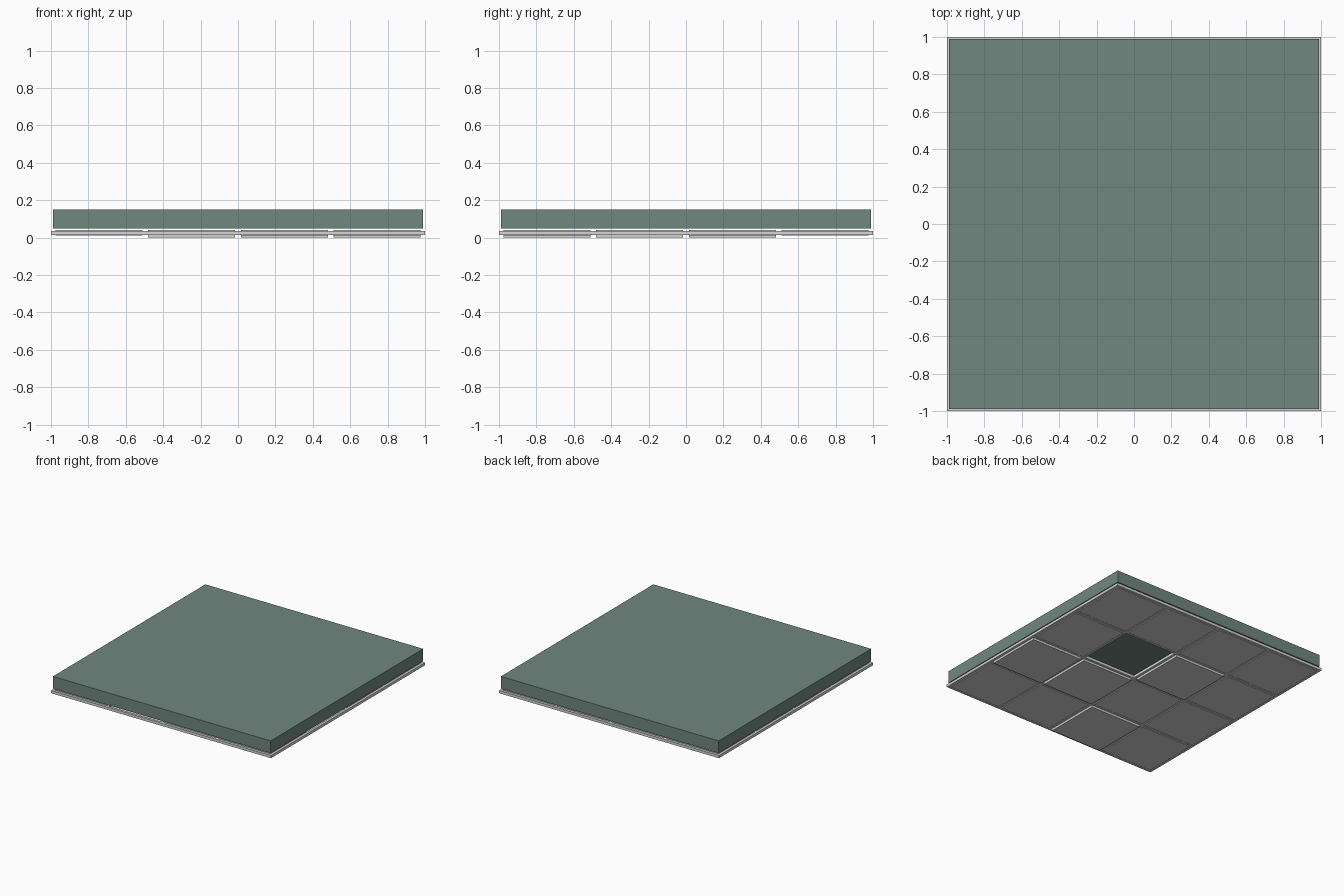
import bpy

if "Cube" in bpy.data.objects:
    bpy.data.objects.remove(bpy.data.objects["Cube"])


def material(name, rgb):
    m = bpy.data.materials.new(name)
    m.diffuse_color = (*rgb, 1.0)
    m.use_nodes = True
    m.node_tree.nodes["Principled BSDF"].inputs["Base Color"].default_value = m.diffuse_color
    return m


green = material("grey_green", (0.165, 0.245, 0.215))
tile_white = material("tile_white", (0.66, 0.66, 0.65))
bar_grey = material("bar_light_grey", (0.68, 0.68, 0.68))


def box(name, x0, x1, y0, y1, z0, z1, mat):
    bpy.ops.mesh.primitive_cube_add(
        size=1, location=((x0 + x1) / 2, (y0 + y1) / 2, (z0 + z1) / 2))
    ob = bpy.context.object
    ob.name = name
    ob.scale = (x1 - x0, y1 - y0, z1 - z0)
    bpy.ops.object.transform_apply(location=False, rotation=False, scale=True)
    ob.data.materials.append(mat)
    return ob


PITCH = 0.495      # tile spacing
HALF = 0.2325      # half tile width
BAR = 0.01         # half bar width
EDGE = 2 * PITCH

# thick slab above the grid
box("slab", -EDGE, EDGE, -EDGE, EDGE, 0.05, 0.15, green)

# carrier bars: long runs along x, short cross pieces along y
for i in range(5):
    p = (i - 2) * PITCH
    box(f"main_bar_{i}", -EDGE - BAR, EDGE + BAR, p - BAR, p + BAR,
        0.014, 0.036, bar_grey)
    for j in range(4):
        q = (j - 2) * PITCH
        box(f"cross_bar_{i}_{j}", p - BAR, p + BAR, q + BAR, q + PITCH - BAR,
            0.014, 0.036, bar_grey)

# tiles: one opening left empty, a few hang lower
missing = (2, 2)
lowered = {(1, 0), (3, 1), (2, 1), (1, 2)}
for i in range(4):
    for j in range(4):
        if (i, j) == missing:
            continue
        x, y = (i - 1.5) * PITCH, (j - 1.5) * PITCH
        z = 0.0 if (i, j) in lowered else 0.012
        box(f"tile_{i}_{j}", x - HALF, x + HALF, y - HALF, y + HALF,
            z, z + 0.028, tile_white)
